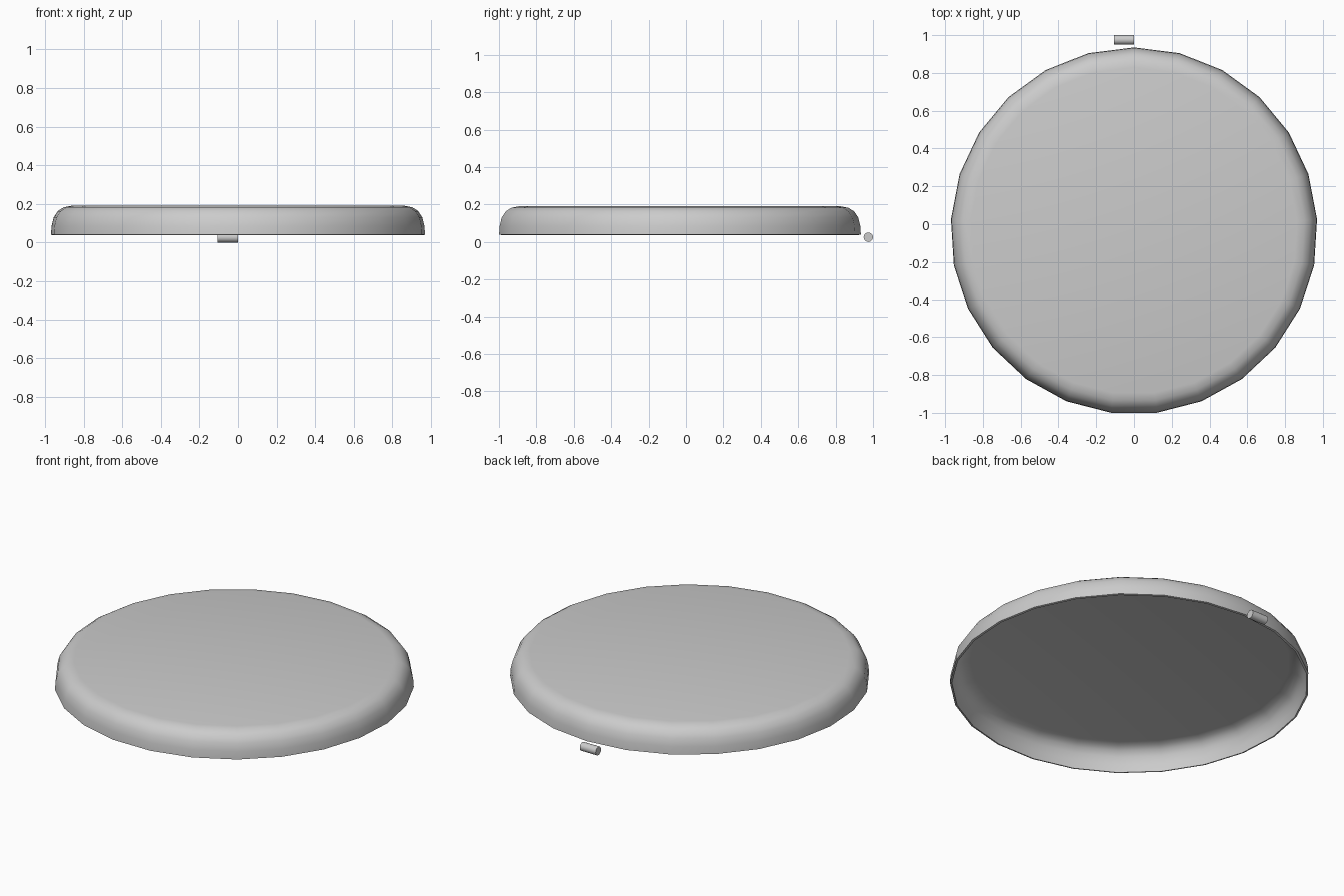
import bpy, bmesh, math

if "Cube" in bpy.data.objects:
    bpy.data.objects.remove(bpy.data.objects["Cube"])

SIDES = 25
CENTRE_Y = -0.036


def lathe(name, profile, sides, centre_y):
    """Spin (radius, z) points about z; end rings are closed with flat caps."""
    bm = bmesh.new()
    rings = []
    for r, z in profile:
        rings.append([bm.verts.new((r * math.sin(2 * math.pi * k / sides),
                                    centre_y + r * math.cos(2 * math.pi * k / sides), z))
                      for k in range(sides)])
    for a, b in zip(rings, rings[1:]):
        for k in range(sides):
            n = (k + 1) % sides
            bm.faces.new((a[k], a[n], b[n], b[k]))
    bm.faces.new(rings[0])
    bm.faces.new(rings[-1])
    bmesh.ops.recalc_face_normals(bm, faces=bm.faces)
    mesh = bpy.data.meshes.new(name)
    bm.to_mesh(mesh)
    bm.free()
    obj = bpy.data.objects.new(name, mesh)
    bpy.context.collection.objects.link(obj)
    return obj


def smooth(obj, degrees):
    bpy.ops.object.select_all(action='DESELECT')
    obj.select_set(True)
    bpy.context.view_layer.objects.active = obj
    bpy.ops.object.shade_smooth_by_angle(angle=math.radians(degrees))


# Lid: thin hollow disc with a rounded shoulder, open underneath
outer = [(0.865, 0.19), (0.905, 0.182), (0.935, 0.163), (0.957, 0.13),
         (0.968, 0.085), (0.971, 0.04)]
inner = [(0.960, 0.037), (0.957, 0.083), (0.946, 0.125), (0.927, 0.154),
         (0.90, 0.171), (0.863, 0.178)]
lid = lathe("lid", outer + inner, SIDES, CENTRE_Y)
smooth(lid, 60)

# Hinge pin: small rod lying along x behind the lid
bpy.ops.mesh.primitive_cylinder_add(vertices=20, radius=0.025, depth=0.105,
                                    location=(-0.0525, 0.975, 0.025),
                                    rotation=(0, math.pi / 2, 0))
pin = bpy.context.object
pin.name = "hinge_pin"
smooth(pin, 40)
